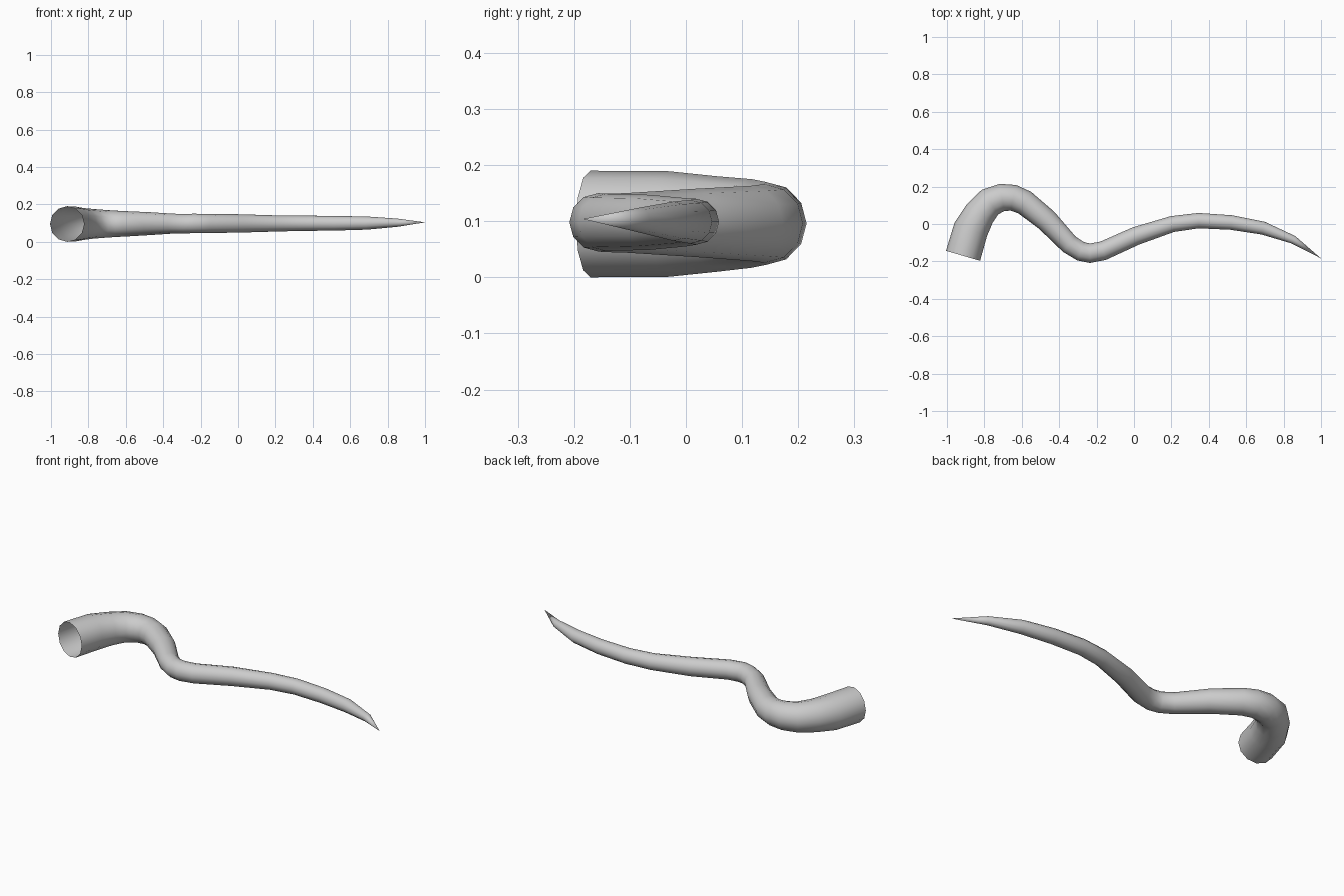
import bpy, bmesh, math
from mathutils import Vector

if "Cube" in bpy.data.objects:
    bpy.data.objects.remove(bpy.data.objects["Cube"])

SIDES = 12
# centre line and radius of each ring: x, y, z, r
RINGS = [
    (-0.914, -0.170, 0.095, 0.095), (-0.873, -0.030, 0.095, 0.094),
    (-0.825, 0.056, 0.095, 0.085), (-0.770, 0.117, 0.096, 0.079),
    (-0.706, 0.142, 0.096, 0.074), (-0.645, 0.140, 0.096, 0.070),
    (-0.585, 0.115, 0.096, 0.067), (-0.467, 0.020, 0.097, 0.061),
    (-0.346, -0.108, 0.097, 0.053), (-0.285, -0.146, 0.097, 0.052),
    (-0.235, -0.156, 0.098, 0.052), (-0.165, -0.143, 0.098, 0.051),
    (0.010, -0.064, 0.098, 0.049), (0.206, 0.000, 0.098, 0.043),
    (0.345, 0.018, 0.099, 0.041), (0.520, 0.008, 0.099, 0.039),
    (0.690, -0.022, 0.100, 0.035), (0.852, -0.084, 0.102, 0.022),
]
TIP = Vector((1.0, -0.184, 0.104))

# tail: tapering tube, open at the thick end, pointed at the other
bm = bmesh.new()
centres = [Vector(r[:3]) for r in RINGS] + [TIP]
up = Vector((0, 0, 1))
loops = []
for i, (x, y, z, r) in enumerate(RINGS):
    ahead = (centres[i + 1] - centres[i]).normalized()
    behind = (centres[i] - centres[i - 1]).normalized() if i else ahead
    side = up.cross(ahead + behind).normalized()
    loops.append([bm.verts.new(centres[i] + r * (math.cos(a) * side + math.sin(a) * up))
                  for a in (2 * math.pi * k / SIDES for k in range(SIDES))])
for a, b in zip(loops, loops[1:]):
    for k in range(SIDES):
        n = (k + 1) % SIDES
        bm.faces.new((a[k], a[n], b[n], b[k]))
tip = bm.verts.new(TIP)
for k in range(SIDES):
    bm.faces.new((loops[-1][k], loops[-1][(k + 1) % SIDES], tip))

# make every normal point away from the centre line
bm.normal_update()
f = bm.faces[:][0]
if f.normal.dot(f.calc_center_median() - (centres[0] + centres[1]) / 2) < 0:
    bmesh.ops.reverse_faces(bm, faces=bm.faces[:])
for f in bm.faces:
    f.smooth = True
mesh = bpy.data.meshes.new("tail")
bm.to_mesh(mesh)
bm.free()
bpy.context.collection.objects.link(bpy.data.objects.new("tail", mesh))
